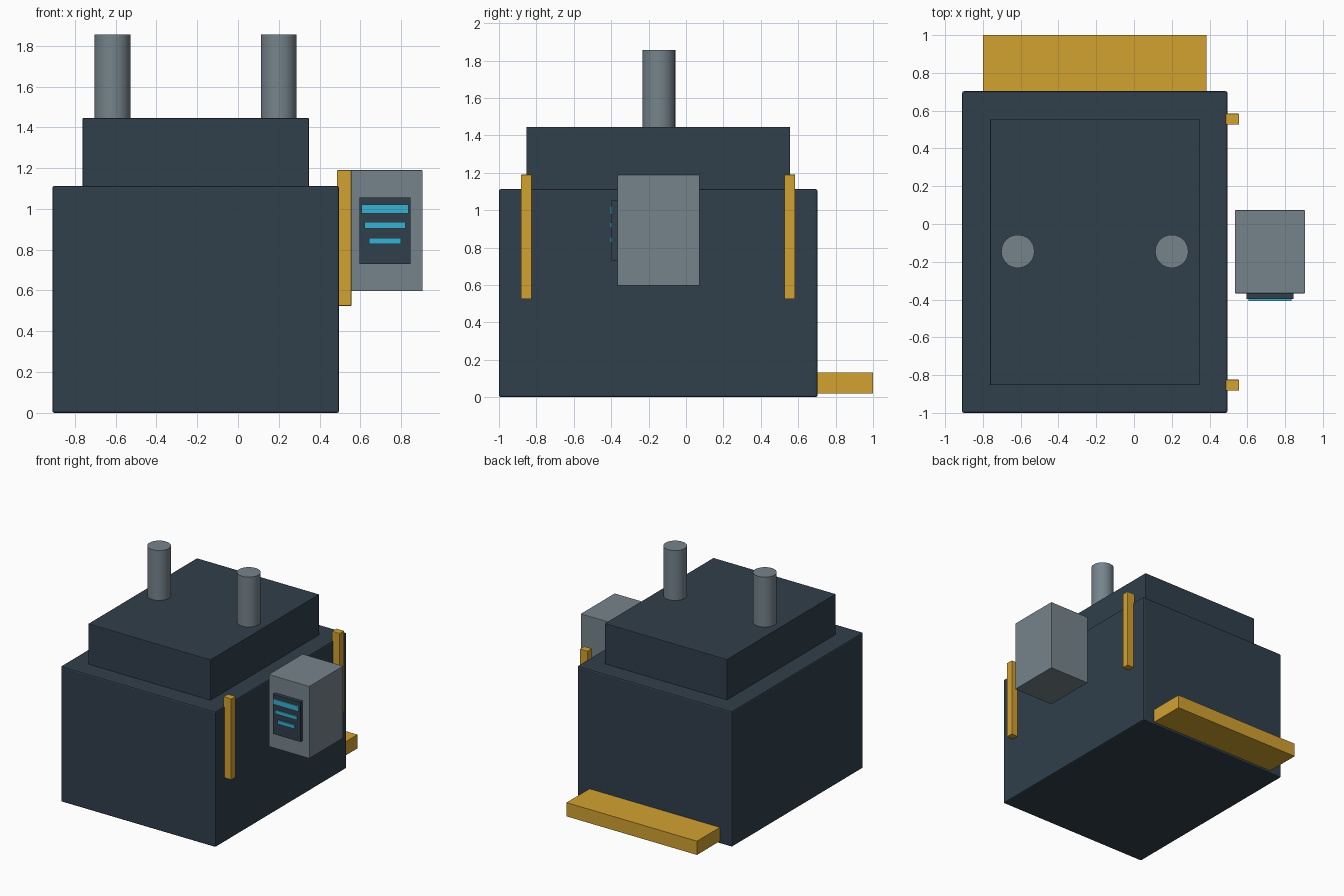
import bpy
import bmesh
import math
from mathutils import Vector

cube = bpy.data.objects.get("Cube")
if cube:
    bpy.data.objects.remove(cube, do_unlink=True)


def material(name, rgb):
    mat = bpy.data.materials.new(name)
    mat.use_nodes = True
    colour = (*rgb, 1)
    mat.diffuse_color = colour
    mat.node_tree.nodes["Principled BSDF"].inputs["Base Color"].default_value = colour
    return mat


navy = material("dark slate", (0.03, 0.05, 0.07))
steel = material("steel grey", (0.18, 0.23, 0.26))
yellow = material("safety yellow", (0.65, 0.36, 0.03))
cyan = material("display cyan", (0.04, 0.45, 0.65))


def box(name, low, high, mat, bevel=0.0):
    """Box between two opposite corners, with optional softened edges."""
    low, high = Vector(low), Vector(high)
    mesh = bpy.data.meshes.new(name)
    bm = bmesh.new()
    bmesh.ops.create_cube(bm, size=1)
    bmesh.ops.scale(bm, vec=high - low, verts=bm.verts)
    bm.to_mesh(mesh)
    bm.free()
    obj = bpy.data.objects.new(name, mesh)
    obj.location = (low + high) / 2
    bpy.context.collection.objects.link(obj)
    mesh.materials.append(mat)
    if bevel:
        mod = obj.modifiers.new("soft edges", "BEVEL")
        mod.width = bevel
        mod.segments = 2
    return obj


# Main housing and the raised hood on top
box("main_housing", (-0.91, -1, 0), (0.495, 0.703, 1.113), navy, 0.01)
box("upper_hood", (-0.762, -0.853, 1.1), (0.348, 0.556, 1.445), navy, 0.004)

# Exhaust stacks
for side, x in (("right", -0.615), ("left", 0.2)):
    bpy.ops.mesh.primitive_cylinder_add(
        vertices=32, radius=0.088, depth=0.435, location=(x, -0.145, 1.6375))
    stack = bpy.context.object
    stack.name = side + "_exhaust_stack"
    stack.data.materials.append(steel)
    bpy.ops.object.shade_smooth_by_angle(angle=math.radians(35))

# Output shelf at the rear
box("rear_shelf", (-0.8, 0.69, 0.02), (0.385, 1, 0.133), yellow)

# Guard rails on the left side
for end, y in (("front", -0.853), ("rear", 0.555)):
    box(end + "_guard_rail", (0.485, y - 0.029, 0.525), (0.556, y + 0.029, 1.19), yellow, 0.003)

# Control cabinet with a dark screen and display bars
box("control_cabinet", (0.535, -0.367, 0.597), (0.905, 0.073, 1.19), steel, 0.003)
box("control_screen", (0.595, -0.398, 0.73), (0.845, -0.36, 1.055), navy)
for label, z, width in (("top", 1.0, 0.23), ("middle", 0.92, 0.2), ("lower", 0.842, 0.156)):
    half = width / 2
    height = 0.022 if label == "top" else 0.015
    box(label + "_display_bar", (0.72 - half, -0.407, z - height),
        (0.72 + half, -0.397, z + height), cyan)
